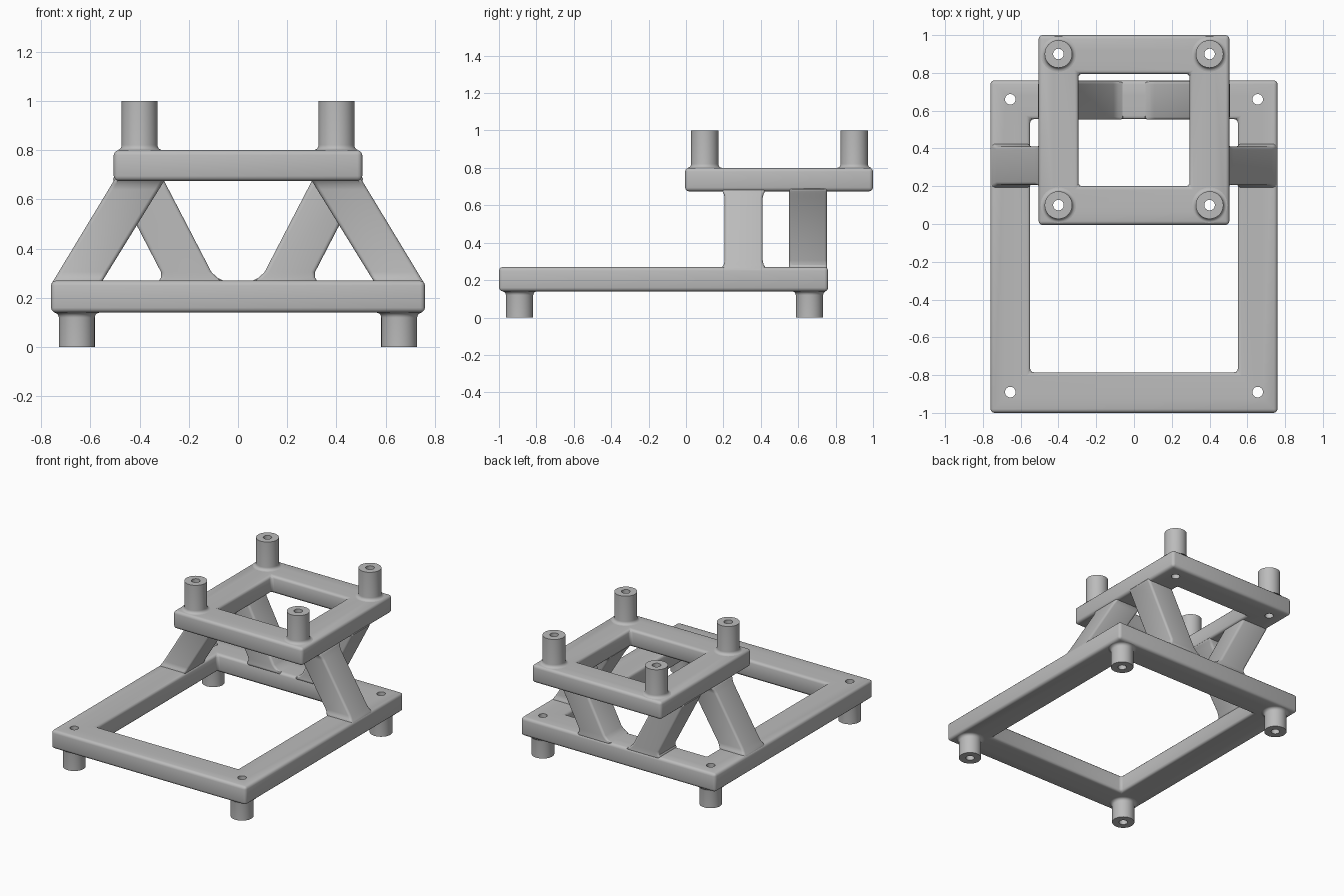
import bpy, bmesh, math

cube = bpy.data.objects.get("Cube")
if cube:
    bpy.data.objects.remove(cube, do_unlink=True)

GREY = (0.5, 0.5, 0.5, 1.0)
grey = bpy.data.materials.new("plain grey")
grey.diffuse_color = GREY
grey.use_nodes = True
grey.node_tree.nodes["Principled BSDF"].inputs["Base Color"].default_value = GREY

HOLE = 0.028
BASE_Z, DECK_Z = (0.14, 0.27), (0.675, 0.80)
BASE_POSTS = [(x, y) for x in (-0.655, 0.655) for y in (-0.89, 0.66)]
DECK_POSTS = [(x, y) for x in (-0.4, 0.4) for y in (0.1, 0.9)]


def make_object(name, bm):
    bmesh.ops.recalc_face_normals(bm, faces=bm.faces)
    mesh = bpy.data.meshes.new(name)
    bm.to_mesh(mesh)
    bm.free()
    ob = bpy.data.objects.new(name, mesh)
    ob.data.materials.append(grey)
    bpy.context.collection.objects.link(ob)
    return ob


def smooth(ob):
    bpy.ops.object.select_all(action='DESELECT')
    ob.select_set(True)
    bpy.context.view_layer.objects.active = ob
    bpy.ops.object.shade_smooth_by_angle(angle=math.radians(35))


def round_edges(ob, width):
    mod = ob.modifiers.new("rounded edges", 'BEVEL')
    mod.width = width
    mod.segments = 3
    mod.limit_method = 'ANGLE'
    mod.angle_limit = math.radians(50)
    mod.use_clamp_overlap = False


def bake(ob):
    # turn the modifiers into real geometry
    deps = bpy.context.evaluated_depsgraph_get()
    mesh = bpy.data.meshes.new_from_object(ob.evaluated_get(deps))
    ob.modifiers.clear()
    ob.data = mesh
    smooth(ob)


def frame(name, outer, inner, zs, holes):
    # rectangular ring, rounded, with drilled corners
    bm = bmesh.new()
    loops = []
    for (x, y0, y1) in (outer, inner):
        for z in zs:
            loops.append([bm.verts.new(p) for p in
                          ((-x, y0, z), (x, y0, z), (x, y1, z), (-x, y1, z))])
    ob_, ot, ib, it = loops
    for a, b in ((ob_, ot), (ot, it), (it, ib), (ib, ob_)):
        for i in range(4):
            j = (i + 1) % 4
            bm.faces.new((a[i], a[j], b[j], b[i]))
    ob = make_object(name, bm)
    round_edges(ob, 0.02)

    bm = bmesh.new()
    for x, y in holes:
        made = bmesh.ops.create_cone(bm, cap_ends=True, segments=32, radius1=HOLE,
                                     radius2=HOLE, depth=0.4)
        bmesh.ops.translate(bm, verts=made["verts"], vec=(x, y, sum(zs) / 2))
    cutter = make_object(name + "_drill", bm)
    cutter.hide_render = True
    mod = ob.modifiers.new("drilled holes", 'BOOLEAN')
    mod.operation = 'DIFFERENCE'
    mod.solver = 'EXACT'
    mod.object = cutter
    bake(ob)
    bpy.data.objects.remove(cutter, do_unlink=True)


def post(name, x, y, root, tip):
    # hollow tube with a filleted root
    up = 1 if tip > root else -1
    r, f = 0.073, 0.021
    profile = [(HOLE, root), (HOLE, tip), (r, tip)]
    for i in range(6):
        a = math.radians(90 * i / 5)
        profile.append((r + f * (1 - math.cos(a)), root + up * f * (1 - math.sin(a))))
    bm = bmesh.new()
    verts = [bm.verts.new((pr, 0, pz)) for pr, pz in profile]
    edges = [bm.edges.new(pair) for pair in zip(verts, verts[1:])]
    bmesh.ops.spin(bm, geom=verts + edges, axis=(0, 0, 1), cent=(0, 0, 0),
                   angle=math.tau, steps=40)
    bmesh.ops.remove_doubles(bm, verts=bm.verts, dist=0.0001)
    ob = make_object(name, bm)
    ob.location = (x, y, 0)
    smooth(ob)


def strut(name, side, foot, head, ys, flare_x, flare_y):
    # slanted bar lofted between base and deck, widening at its ends
    z0, z1 = BASE_Z[1], DECK_Z[0]
    levels = [(z0 - 0.02, 1), (z0, 1), (z0 + 0.012, 0.4), (z0 + 0.035, 0),
              (z1 - 0.035, 0), (z1 - 0.012, 0.4), (z1, 1), (z1 + 0.015, 1)]
    bm = bmesh.new()
    rings = []
    for z, w in levels:
        t = (z - z0) / (z1 - z0)
        wx = w * flare_x if t < 0.5 else 0
        wy = w * flare_y
        a = foot[0] + (head[0] - foot[0]) * t - wx
        b = foot[1] + (head[1] - foot[1]) * t + wx
        rings.append([bm.verts.new((side * px, py, z)) for px, py in
                      ((a, ys[0] - wy), (b, ys[0] - wy), (b, ys[1] + wy), (a, ys[1] + wy))])
    for lo, hi in zip(rings, rings[1:]):
        for i in range(4):
            j = (i + 1) % 4
            bm.faces.new((lo[i], lo[j], hi[j], hi[i]))
    bm.faces.new(rings[0])
    bm.faces.new(rings[-1])
    ob = make_object(name, bm)
    round_edges(ob, 0.015)
    bake(ob)


# Frames
frame("base_frame", (0.76, -1.0, 0.76), (0.55, -0.785, 0.555), BASE_Z, BASE_POSTS)
frame("upper_frame", (0.505, -0.005, 1.0), (0.295, 0.2, 0.795), DECK_Z, DECK_POSTS)

# Feet and upper posts
for px, py in BASE_POSTS:
    label = ("left" if px > 0 else "right") + ("_back" if py > 0 else "_front")
    post(label + "_foot", px, py, BASE_Z[0], 0.0)
for px, py in DECK_POSTS:
    label = ("left" if px > 0 else "right") + ("_back" if py > 0.5 else "_front")
    post(label + "_upper_post", px, py, DECK_Z[1], 1.0)

# Struts
for s, label in ((1, "left"), (-1, "right")):
    strut(label + "_side_strut", s, (0.55, 0.75), (0.30, 0.505), (0.207, 0.41), 0, 0.014)
    strut(label + "_back_strut", s, (0.09, 0.295), (0.30, 0.505), (0.552, 0.755), 0.03, 0)
